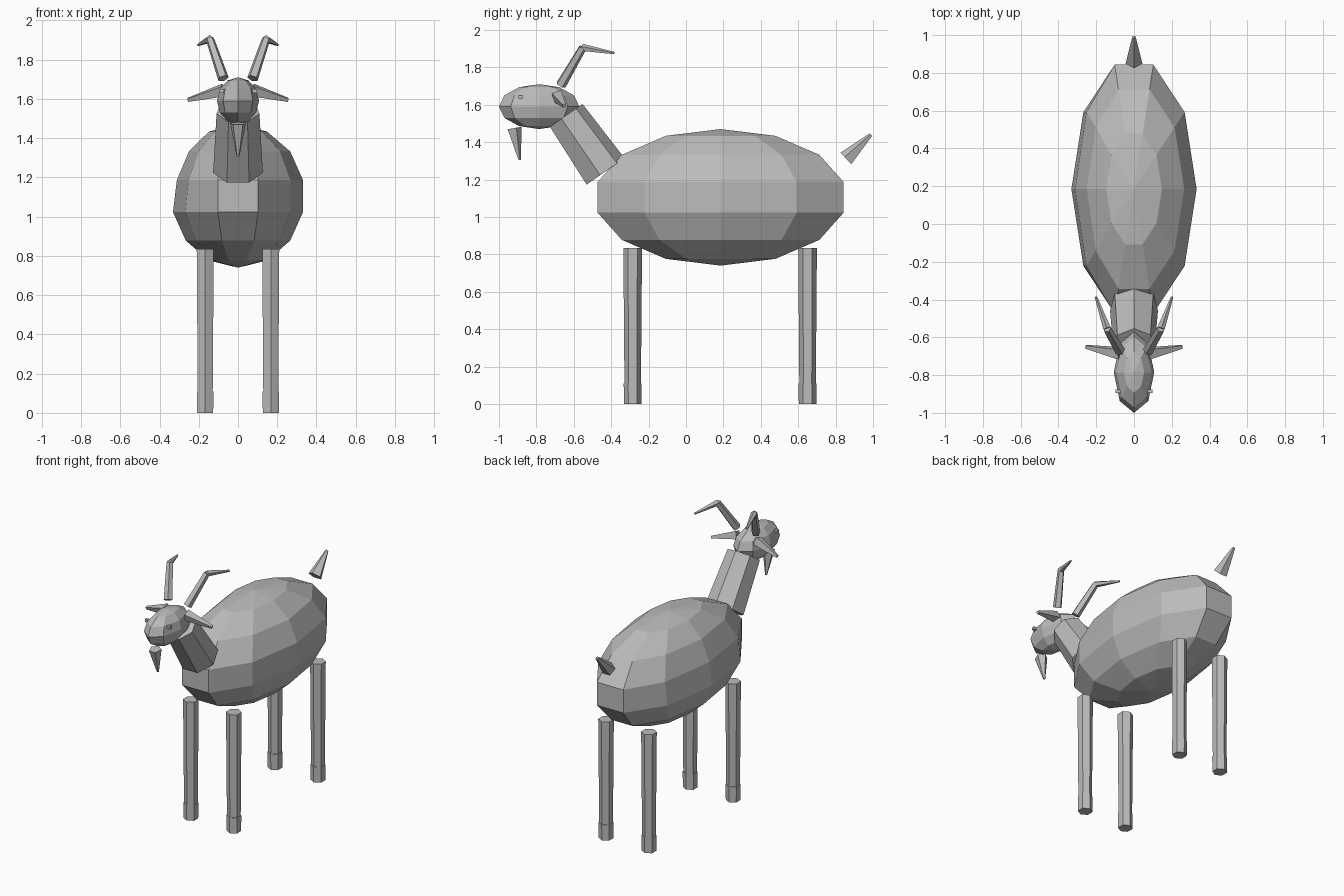
import bpy, bmesh
from math import sin, cos, pi
from mathutils import Vector

cube = bpy.data.objects.get("Cube")
if cube:
    bpy.data.objects.remove(cube, do_unlink=True)

GREY = (0.5, 0.5, 0.5, 1)
grey = bpy.data.materials.new("plain_grey")
grey.use_nodes = True
grey.diffuse_color = GREY
grey.node_tree.nodes["Principled BSDF"].inputs["Base Color"].default_value = GREY


def loft(name, path, radii, sides, ref, scale=(1, 1, 1), move=(0, 0, 0)):
    """Capped flat-faced tube; the first corner of each ring points towards ref."""
    path = [Vector(p) for p in path]
    axis = (path[-1] - path[0]).normalized()
    u = Vector(ref)
    u = (u - axis * u.dot(axis)).normalized()
    v = axis.cross(u)
    bm = bmesh.new()
    rings = []
    for p, r in zip(path, radii):
        angles = [2 * pi * i / sides for i in range(sides)]
        rings.append([bm.verts.new(p + r * (u * cos(a) + v * sin(a))) for a in angles])
    for low, high in zip(rings, rings[1:]):
        for i in range(sides):
            j = (i + 1) % sides
            bm.faces.new((low[i], low[j], high[j], high[i]))
    if radii[0] > 0:
        bm.faces.new(rings[0][::-1])
    if radii[-1] > 0:
        bm.faces.new(rings[-1])
    bmesh.ops.remove_doubles(bm, verts=bm.verts, dist=1e-5)
    bmesh.ops.scale(bm, vec=scale, verts=bm.verts)
    bmesh.ops.translate(bm, vec=move, verts=bm.verts)
    bmesh.ops.recalc_face_normals(bm, faces=bm.faces)
    mesh = bpy.data.meshes.new(name)
    bm.to_mesh(mesh)
    bm.free()
    mesh.materials.append(grey)
    obj = bpy.data.objects.new(name, mesh)
    bpy.context.collection.objects.link(obj)
    return obj


def ellipsoid(name, centre, size, sides, bands):
    tilt = [pi * i / bands for i in range(bands + 1)]
    path = [(0, 0, -cos(t)) for t in tilt]
    radii = [0] + [sin(t) for t in tilt[1:-1]] + [0]
    return loft(name, path, radii, sides, (1, 0, 0), size, centre)


# Body, slightly narrower on the upper right flank
body = ellipsoid("body", (0, 0.185, 1.105), (0.34, 0.71, 0.365), 10, 7)
for vert in body.data.vertices:
    if vert.co.z > 1.1 and vert.co.x < -0.2:
        vert.co.x *= 0.94

# Head, neck, beard and tail
ellipsoid("head", (0, -0.785, 1.59), (0.107, 0.215, 0.12), 8, 6)
loft("neck", [(0, -0.435, 1.24), (0, -0.645, 1.54)], [0.13, 0.112], 7, (0, 1, 0))
loft("beard", [(0, -0.92, 1.475), (0, -0.89, 1.305)], [0.042, 0.007], 5, (0, 1, 0))
loft("tail", [(0, 0.858, 1.31), (0, 0.99, 1.44)], [0.047, 0.01], 5, (0, 0, 1))

for side, s in (("left", 1), ("right", -1)):
    # Legs with a small flared hoof
    for end, y in (("front", -0.285), ("back", 0.65)):
        x = 0.167 * s
        loft(f"{end}_{side}_leg", [(x, y, 0.09), (x, y, 0.835)], [0.044, 0.05], 6, (0, 1, 0))
        loft(f"{end}_{side}_hoof", [(x, y, 0), (x, y, 0.11)], [0.047, 0.048], 6, (0, 1, 0))

    # Horn in two straight pieces
    bend = (0.143 * s, -0.553, 1.905)
    loft(f"{side}_horn_base", [(0.075 * s, -0.67, 1.705), bend], [0.029, 0.022], 5, (0, 1, 0))
    loft(f"{side}_horn_tip", [bend, (0.202 * s, -0.385, 1.876)], [0.021, 0.007], 5, (0, 0, 1))

    # Ear and eye
    loft(f"{side}_ear", [(0.075 * s, -0.685, 1.645), (0.255 * s, -0.65, 1.595)],
         [0.038, 0.012], 4, (0, 0.5, 1))
    loft(f"{side}_eye", [(0.07 * s, -0.885, 1.64), (0.098 * s, -0.885, 1.64)],
         [0.014, 0.014], 4, (0, 1, 1))
